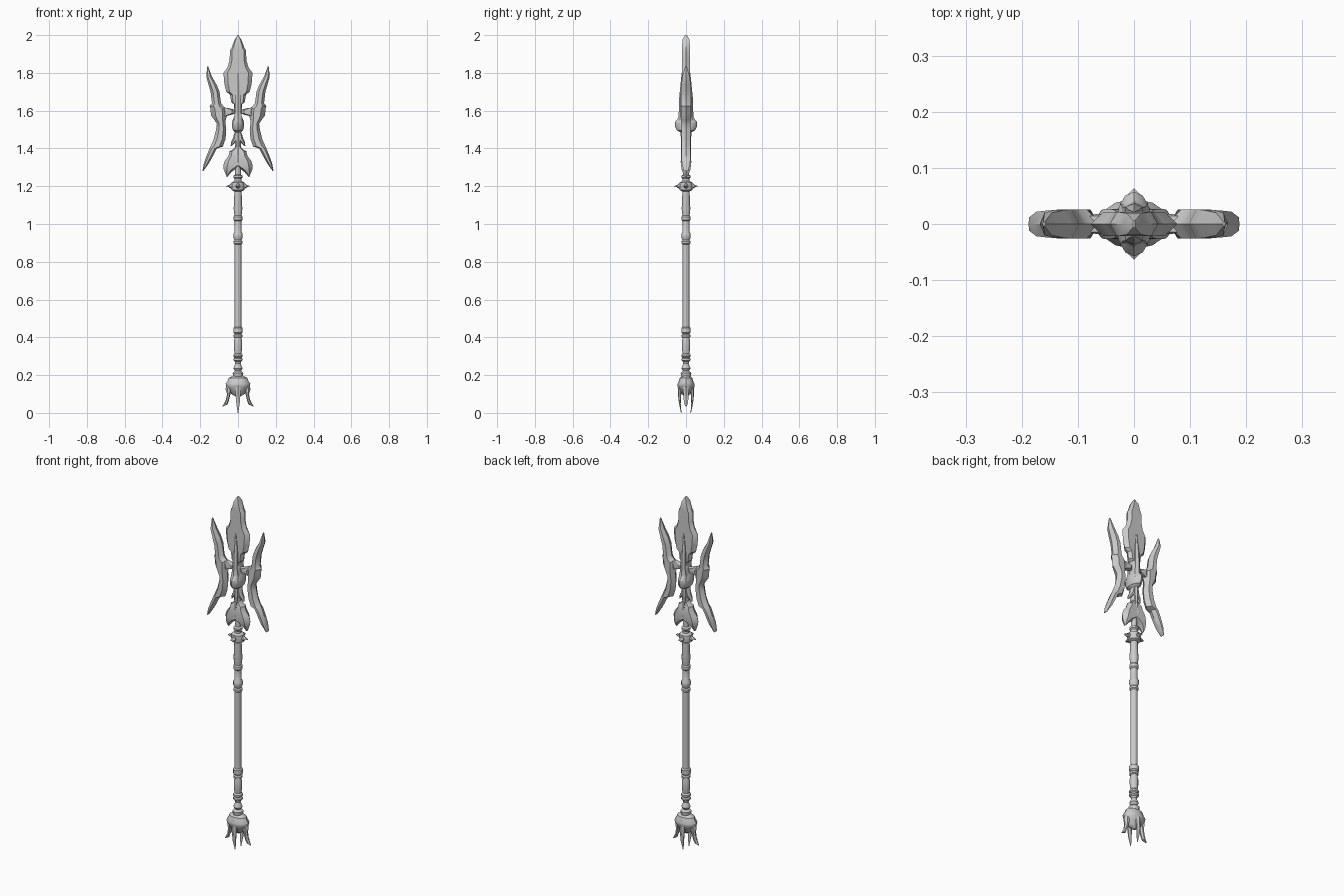
import bpy, bmesh
from math import sin, cos, pi


def finish(name, bm, angle=0.6):
    bmesh.ops.recalc_face_normals(bm, faces=bm.faces)
    me = bpy.data.meshes.new(name)
    bm.to_mesh(me)
    bm.free()
    ob = bpy.data.objects.new(name, me)
    bpy.context.collection.objects.link(ob)
    bpy.ops.object.select_all(action='DESELECT')
    ob.select_set(True)
    bpy.context.view_layer.objects.active = ob
    bpy.ops.object.shade_smooth_by_angle(angle=angle)
    return ob


def skin(bm, rings):
    """Bridge equal-sized rings of points and cap both ends."""
    rows = [[bm.verts.new(p) for p in r] for r in rings]
    n = len(rows[0])
    for a, b in zip(rows, rows[1:]):
        for i in range(n):
            j = (i + 1) % n
            bm.faces.new((a[i], a[j], b[j], b[i]))
    bm.faces.new(rows[0])
    bm.faces.new(rows[-1])


def lathe(name, profile, sides=12, sx=1, sy=1):
    """Turned part from (radius, z) pairs."""
    bm = bmesh.new()
    skin(bm, [[(sx * r * cos(2 * pi * i / sides), sy * r * sin(2 * pi * i / sides), z)
               for i in range(sides)] for r, z in profile])
    return finish(name, bm)


def blade(name, stations, turn=0):
    """Bevelled plate from (z, inner, outer, half depth), mirrored left to right."""
    bm = bmesh.new()
    rings = []
    for z, a, b, d in stations:
        k = (b - a) * 0.28
        ka = k if a > 0 else 0
        rings.append([(a, 0, z), (a + ka, -d, z), (b - k, -d, z),
                      (b, 0, z), (b - k, d, z), (a + ka, d, z)])
    skin(bm, rings)
    ob = finish(name, bm)
    ob.modifiers.new("mirror", 'MIRROR')
    ob.rotation_euler.z = turn
    return ob


# Turned shaft with ring groups and swollen grips
lathe("shaft", [
    (.018, .17), (.027, .2), (.028, .212), (.016, .222), (.024, .235), (.014, .262),
    (.017, .272), (.025, .278), (.025, .287), (.018, .292), (.025, .298), (.025, .307),
    (.018, .315), (.022, .345), (.022, .375), (.018, .398), (.024, .402), (.024, .412),
    (.018, .418), (.025, .425), (.025, .45), (.018, .456),
    (.018, .892), (.024, .897), (.024, .908), (.018, .914), (.025, .93), (.025, .95),
    (.018, .96), (.018, 1.015), (.024, 1.022), (.024, 1.038), (.019, 1.045),
    (.023, 1.08), (.019, 1.17), (.019, 1.24), (.024, 1.246), (.024, 1.256), (.015, 1.262),
    (.015, 1.5)])

# Spiked collar
lathe("collar", [(.019, 1.172), (.033, 1.18), (.036, 1.2), (.033, 1.22), (.019, 1.228)])
spike = [(1.188, .025, .038, .004), (1.196, .02, .05, .011), (1.2, .02, .064, .012),
         (1.205, .02, .05, .011), (1.214, .025, .038, .004)]
for i in range(2):
    blade("collar_spikes", spike, i * pi / 2)

# Flared guard and small barbs below the head
blade("guard", [(1.25, .056, .06, .006), (1.275, .035, .07, .018), (1.29, .014, .076, .024),
                (1.31, 0, .078, .026), (1.335, 0, .07, .027), (1.36, 0, .05, .026),
                (1.385, 0, .044, .022), (1.395, 0, .026, .018), (1.41, 0, .014, .014)])
blade("barbs", [(1.412, .034, .039, .005), (1.435, .012, .037, .014), (1.455, 0, .026, .018),
                (1.475, 0, .022, .018), (1.495, 0, .012, .014)])
blade("hanging_spikes", [(1.325, .024, .028, .002), (1.4, .014, .026, .007),
                         (1.45, .005, .027, .011), (1.5, .005, .03, .012)], pi / 2)

# Central hub, deeper than it is wide
lathe("hub", [(.02, 1.475), (.03, 1.487), (.048, 1.495), (.058, 1.515), (.058, 1.54),
              (.045, 1.557), (.036, 1.57), (.036, 1.61), (.02, 1.625)], sx=.55)
blade("upright_spikes", [(1.53, .005, .05, .025), (1.565, .005, .04, .02),
                         (1.6, .01, .038, .015), (1.66, .012, .037, .015),
                         (1.73, .014, .03, .01), (1.8, .02, .023, .002)], pi / 2)

# Spear point
blade("spear_point", [
    (1.59, 0, .018, .018), (1.635, 0, .022, .02), (1.645, 0, .036, .02), (1.685, 0, .042, .02),
    (1.7, 0, .062, .021), (1.74, 0, .072, .021), (1.8, 0, .077, .021), (1.83, 0, .055, .021),
    (1.87, 0, .044, .021), (1.92, 0, .043, .021), (1.93, 0, .035, .021),
    (1.975, 0, .018, .019), (2.0, 0, .002, .006)])

# Side wings and the arms joining them to the hub
blade("wings", [
    (1.28, .184, .188, .012), (1.32, .155, .181, .022), (1.365, .13, .165, .024),
    (1.4, .112, .15, .025), (1.41, .08, .146, .025), (1.45, .066, .128, .025),
    (1.5, .062, .116, .025), (1.53, .066, .112, .026), (1.55, .065, .125, .026),
    (1.575, .058, .143, .026), (1.61, .06, .146, .026), (1.625, .078, .15, .026),
    (1.64, .09, .138, .026), (1.7, .098, .145, .026), (1.735, .112, .155, .025),
    (1.78, .138, .168, .02), (1.835, .158, .163, .004)])
blade("wing_arms", [(1.572, .06, .09, .014), (1.585, .01, .09, .018),
                    (1.603, .01, .09, .018), (1.615, .055, .09, .014)])

# Clawed foot
lathe("foot_crown", [(.01, .085), (.035, .1), (.05, .125), (.063, .14), (.065, .155),
                     (.055, .17), (.05, .185), (.028, .195), (.018, .205)], sy=.68)
blade("side_claws", [(.035, .077, .083, .003), (.045, .055, .076, .009), (.07, .047, .064, .012),
                     (.1, .04, .058, .014), (.125, .03, .066, .016), (.15, .02, .062, .016)])
blade("front_back_claws", [(0, .024, .027, .002), (.05, .028, .037, .009),
                           (.1, .025, .043, .013), (.15, .015, .044, .014),
                           (.18, .01, .035, .01)], pi / 2)
